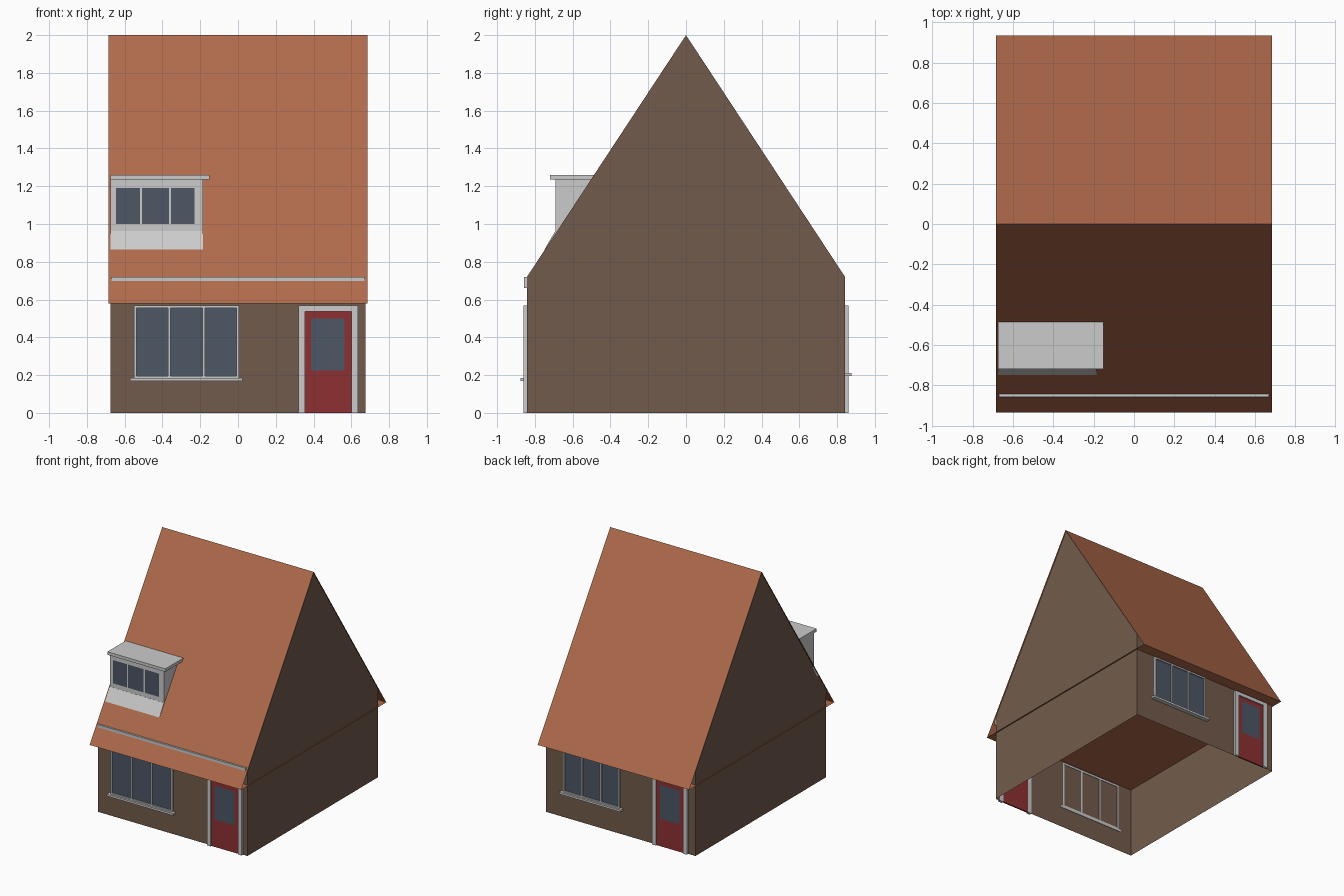
import bpy, bmesh

if "Cube" in bpy.data.objects:
    bpy.data.objects.remove(bpy.data.objects["Cube"])


def material(name, r, g, b):
    m = bpy.data.materials.new(name)
    m.diffuse_color = (r, g, b, 1)
    m.use_nodes = True
    m.node_tree.nodes["Principled BSDF"].inputs["Base Color"].default_value = m.diffuse_color
    return m


TILE = material("roof_tile", 0.43, 0.145, 0.07)
BRICK = material("brick", 0.17, 0.105, 0.072)
GLASS = material("glass", 0.075, 0.095, 0.13)
RED = material("red_paint", 0.27, 0.03, 0.032)

W, D, EAVE, RIDGE = 0.675, 0.842, 0.72, 2.0
SLOPE = (RIDGE - EAVE) / D


def roof_y(z):
    """Front roof surface y at height z."""
    return -(RIDGE - z) / SLOPE


def finish(name, bm, mat=None, normals=True):
    if normals:
        bmesh.ops.recalc_face_normals(bm, faces=bm.faces)
    me = bpy.data.meshes.new(name)
    bm.to_mesh(me)
    bm.free()
    if mat:
        me.materials.append(mat)
    ob = bpy.data.objects.new(name, me)
    bpy.context.collection.objects.link(ob)
    return ob


def boxes(name, parts, mat=None, back=False):
    """Boxes given as (x0, x1, y0, y1, z0, z1); back turns them to the rear wall."""
    bm = bmesh.new()
    s = -1 if back else 1
    for x0, x1, y0, y1, z0, z1 in parts:
        vs = bmesh.ops.create_cube(bm, size=1)["verts"]
        for v in vs:
            v.co.x = s * ((x0 + x1) / 2 + v.co.x * (x1 - x0))
            v.co.y = s * ((y0 + y1) / 2 + v.co.y * (y1 - y0))
            v.co.z = (z0 + z1) / 2 + v.co.z * (z1 - z0)
    return finish(name, bm, mat)


def prism(name, profile, x0, x1, mat=None, caps=True, skip=()):
    """Extrude a (y, z) profile along x, optionally leaving faces open."""
    bm = bmesh.new()
    a = [bm.verts.new((x0, y, z)) for y, z in profile]
    b = [bm.verts.new((x1, y, z)) for y, z in profile]
    n = len(profile)
    for i in range(n):
        if i not in skip:
            j = (i + 1) % n
            bm.faces.new((a[i], a[j], b[j], b[i]))
    if caps:
        bm.faces.new(a[::-1])
        bm.faces.new(b)
    return finish(name, bm, mat)


def sheet(name, rects, y, mat, back=False):
    """Flat upright panels given as (x0, x1, z0, z1), facing outward."""
    bm = bmesh.new()
    s = -1 if back else 1
    for x0, x1, z0, z1 in rects:
        pts = ((x0, z0), (x1, z0), (x1, z1), (x0, z1))
        bm.faces.new([bm.verts.new((s * x, s * y, z)) for x, z in pts])
    return finish(name, bm, mat, normals=False)


# Walls: open at the bottom and the top, single skin
prism("walls", [(-D, 0), (-D, EAVE), (D, EAVE), (D, 0)], -W, W, BRICK, skip=(1, 3))

# Gable triangles
for side, x in (("left", -W), ("right", W)):
    bm = bmesh.new()
    pts = ((-D, EAVE), (D, EAVE), (0, RIDGE))
    if x < 0:
        pts = pts[::-1]
    bm.faces.new([bm.verts.new((x, y, z)) for y, z in pts])
    finish(side + "_gable", bm, BRICK, normals=False)

# Roof: two slopes and a flat soffit, open at the gable ends
prism("roof", [(-0.935, RIDGE - 0.935 * SLOPE), (0, RIDGE), (0.935, RIDGE - 0.935 * SLOPE)],
      -0.685, 0.685, TILE, caps=False)

# Front gutter strip, its top edge standing through the roof
boxes("gutter", [(-0.67, 0.67, -0.857, -0.84, 0.66, 0.72)])


def window(name, x0, x1, z0, z1, back):
    y0, y1, t = -0.86, -0.838, 0.013
    bars = [(x0, x1, y0, y1, z1 - t, z1), (x0, x1, y0, y1, z0, z0 + t)]
    for i in range(4):
        c = x0 + t / 2 + (x1 - x0 - t) * i / 3
        bars.append((c - t / 2, c + t / 2, y0, y1, z0 + t, z1 - t))
    boxes(name + "_frame", bars, back=back)
    sheet(name + "_glass", [(x0 + t, x1 - t, z0 + t, z1 - t)], -0.85, GLASS, back)
    boxes(name + "_sill", [(x0 - 0.022, x1 + 0.02, -0.876, -0.838, z0 - 0.014, z0 + 0.002)],
          back=back)


def door(name, x0, x1, back):
    y0, y1, t, top = -0.86, -0.838, 0.035, 0.568
    boxes(name + "_frame", [(x0, x0 + t, y0, y1, 0, top), (x1 - t, x1, y0, y1, 0, top),
                            (x0 + t, x1 - t, y0, y1, top - 0.03, top)], back=back)
    boxes(name, [(x0 + t, x1 - t, -0.85, y1, 0, top - 0.03)], RED, back)
    sheet(name + "_glass", [(x0 + 0.067, x1 - 0.07, 0.225, 0.5)], -0.853, GLASS, back)


# Windows and doors on both facades
window("front_window", -0.55, 0.005, 0.183, 0.568, False)
door("front_door", 0.32, 0.635, False)
window("back_window", -0.51, 0.0, 0.21, 0.568, True)
door("back_door", 0.295, 0.61, True)

# Dormer body, flat cap and apron on the roof slope
front = -0.69
low = RIDGE + front * SLOPE
prism("dormer", [(front, low), (front, 1.235), (roof_y(1.235), 1.235)],
      -W, -0.185, skip=(2,))
prism("dormer_cap", [(-0.72, 1.235), (-0.72, 1.26), (roof_y(1.26), 1.26), (roof_y(1.235), 1.235)],
      -W, -0.152)
prism("dormer_apron", [(roof_y(0.865) - 0.003, 0.865), (front - 0.001, 0.963),
                       (front + 0.02, 0.963), (roof_y(0.865) + 0.02, 0.865)], -W, -0.185)
sheet("dormer_glass", [(-0.645, -0.518, 1.0, 1.19), (-0.508, -0.366, 1.0, 1.19),
                       (-0.356, -0.23, 1.0, 1.19)], front - 0.003, GLASS)
